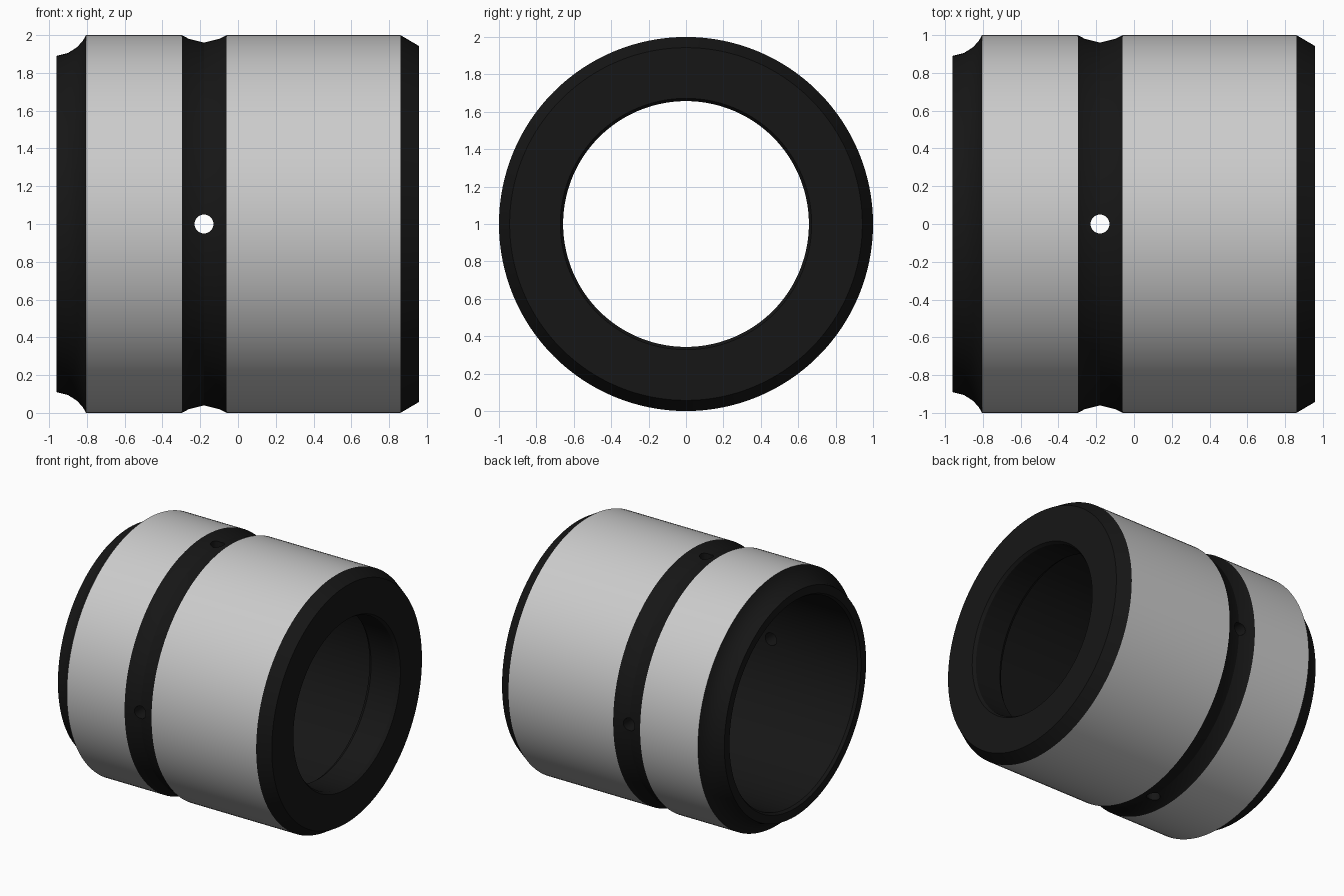
import bpy, bmesh, math
from math import sin, cos, pi

if "Cube" in bpy.data.objects:
    bpy.data.objects.remove(bpy.data.objects["Cube"])

SEG = 128
CZ = 1.0

black = bpy.data.materials.new("black")
black.diffuse_color = (0.008, 0.008, 0.008, 1)
black.use_nodes = True
black.node_tree.nodes["Principled BSDF"].inputs["Base Color"].default_value = black.diffuse_color

# Closed wall profile: x, radius, dark flag for the strip that starts here
PROFILE = [
    (-0.96, 0.89, 1), (-0.90, 0.905, 1), (-0.85, 0.938, 1), (-0.82, 0.972, 1),  # concave front rebate
    (-0.805, 1.0, 0),                                                           # short grey band
    (-0.297, 1.0, 1), (-0.26, 0.98, 1), (-0.18, 0.962, 1), (-0.10, 0.98, 1),    # oil groove
    (-0.06, 1.0, 0),                                                            # long grey band
    (0.86, 1.0, 1), (0.957, 0.943, 1),                                          # end chamfer, end face
    (0.957, 0.672, 1), (0.935, 0.657, 1), (0.71, 0.657, 1),                     # lip opening
    (0.68, 0.68, 1), (0.68, 0.81, 1),                                           # lip shoulder
    (-0.94, 0.81, 1), (-0.96, 0.825, 1),                                        # main bore
]


def add_slots(obj):
    obj.data.materials.append(None)
    obj.data.materials.append(black)


def lathe(name, profile):
    bm = bmesh.new()
    rings = []
    for x, r, _ in profile:
        rings.append([bm.verts.new((x, r * cos(2 * pi * i / SEG), CZ + r * sin(2 * pi * i / SEG)))
                      for i in range(SEG)])
    n = len(profile)
    for j in range(n):
        a, b = rings[j], rings[(j + 1) % n]
        for i in range(SEG):
            k = (i + 1) % SEG
            f = bm.faces.new((a[i], a[k], b[k], b[i]))
            f.material_index = profile[j][2]
    bmesh.ops.recalc_face_normals(bm, faces=bm.faces[:])
    me = bpy.data.meshes.new(name)
    bm.to_mesh(me)
    bm.free()
    obj = bpy.data.objects.new(name, me)
    bpy.context.collection.objects.link(obj)
    add_slots(obj)
    return obj


def drill(target, rotation):
    # Through hole across the oil groove
    bpy.ops.mesh.primitive_cylinder_add(vertices=32, radius=0.05, depth=2.4,
                                        location=(-0.18, 0, CZ), rotation=rotation)
    cutter = bpy.context.object
    cutter.name = "hole_cutter"
    cutter.hide_render = True
    add_slots(cutter)
    for p in cutter.data.polygons:
        p.material_index = 1
    mod = target.modifiers.new("oil_hole", 'BOOLEAN')
    mod.operation = 'DIFFERENCE'
    mod.solver = 'EXACT'
    mod.object = cutter
    bpy.context.view_layer.objects.active = target
    bpy.ops.object.modifier_apply(modifier=mod.name)
    bpy.data.objects.remove(cutter)


# Bushing body with four radial oil holes
body = lathe("bushing", PROFILE)
drill(body, (0, 0, 0))
drill(body, (pi / 2, 0, 0))

bpy.ops.object.select_all(action='DESELECT')
body.select_set(True)
bpy.context.view_layer.objects.active = body
bpy.ops.object.shade_smooth_by_angle(angle=math.radians(25))
